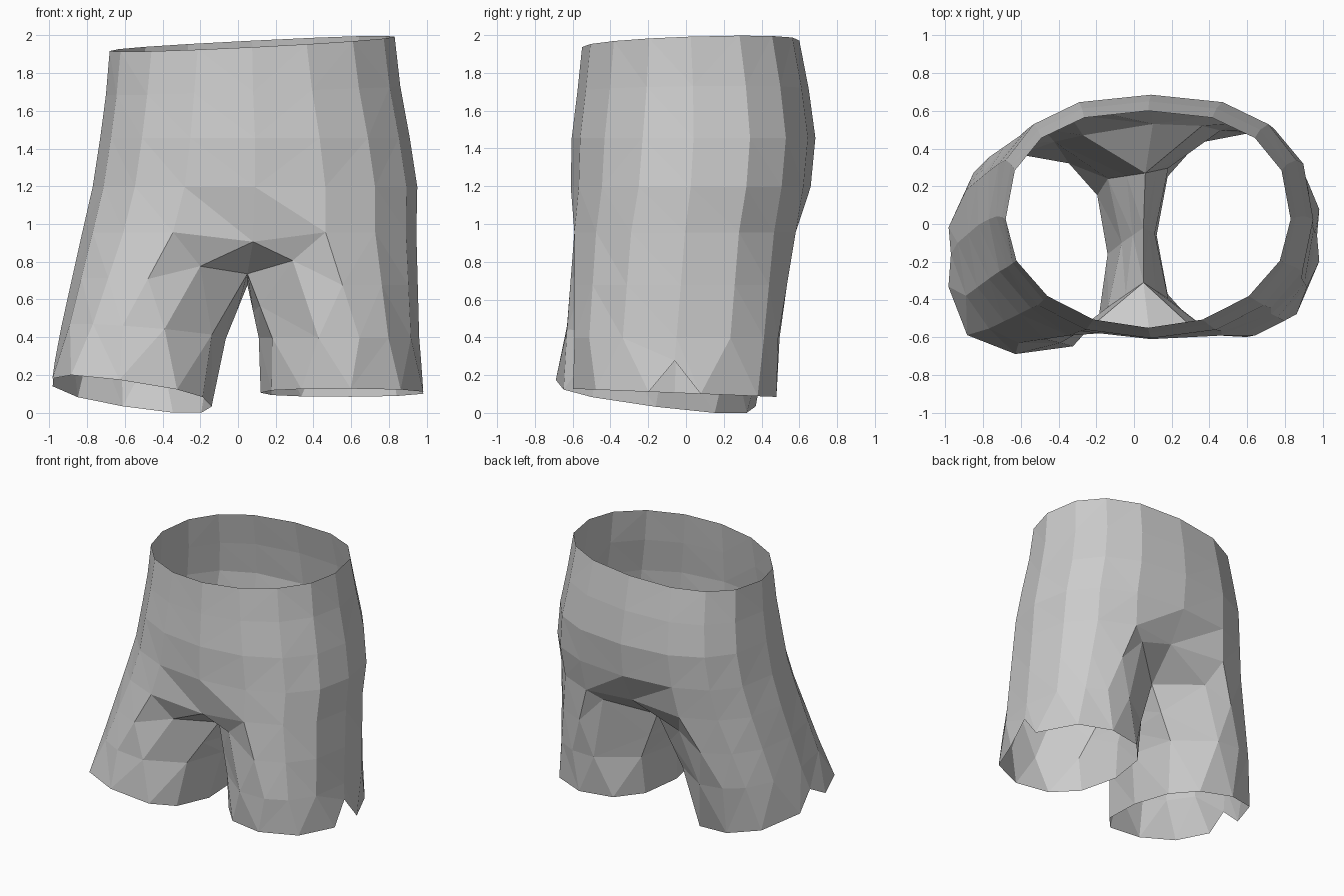
import bpy, bmesh
from math import cos, sin, radians, copysign
from mathutils import Vector

if "Cube" in bpy.data.objects:
    bpy.data.objects.remove(bpy.data.objects["Cube"])

bm = bmesh.new()


def power(v, n):
    return copysign(abs(v) ** (2 / n), v)


def oval(angles, cx, rx, front, back, z, tilt=(0, 0), n=(2.3, 2.3), flip=1):
    """Points of a tilted oval, n = front and back squareness; flip=-1 mirrors it."""
    cy, ry = (front + back) / 2, (back - front) / 2
    pts = []
    for a in angles:
        s = sin(radians(a))
        m = n[1] if s > 0 else n[0]
        dx = flip * rx * power(cos(radians(a)), m)
        dy = ry * power(s, m)
        pts.append(Vector((cx + dx, cy + dy, z + tilt[0] * dx + tilt[1] * dy)))
    return pts


def add_ring(pts):
    return [bm.verts.new(p) for p in pts]


def bridge(a, b):
    for i in range(len(a)):
        j = (i + 1) % len(a)
        bm.faces.new((a[i], a[j], b[j], b[i]))


# Trunk rings from the waist down to the leg split, starting at front centre
N = 16
around = [-90 - 360 / N * k for k in range(N)]
levels = [  # cx, rx, front, back, z, tilt, front/back squareness
    (0.075, 0.755, -0.55, 0.60, 1.958, (0.05, 0.03), (2.0, 2.4)),
    (0.08, 0.78, -0.575, 0.65, 1.71, (0.03, 0.01), (2.1, 2.45)),
    (0.09, 0.82, -0.605, 0.685, 1.46, (0, 0), (2.2, 2.5)),
    (0.09, 0.86, -0.61, 0.66, 1.20, (0, 0), (2.3, 2.5)),
    (0.06, 0.885, -0.63, 0.62, 0.96, (0, 0), (2.45, 2.45)),
]
rings = [add_ring(oval(around, *lv)) for lv in levels]
for a, b in zip(rings, rings[1:]):
    bridge(a, b)
split = rings[-1]
split[0].co = (0.08, -0.56, 0.91)
split[N // 2].co = (0.10, 0.53, 0.96)

# Crotch strip between the legs, back to front
crotch = add_ring([(0.06, 0.27, 0.76), (0.05, -0.02, 0.68), (0.05, -0.31, 0.74)])

# Legs: even spacing at the knee, tighter on the outside for the hem slit
knee_angles = [282, 258, 235, 208, 180, 152, 125, 103, 82, 36, 0, -36]
hem_angles = [297, 266, 228, 192, 180, 168, 128, 94, 63, 32, 0, -32]
legs = [  # side step, flip, knee oval, hem oval, hem squareness, front/back groin
    (1, 1, (-0.50, 0.435, -0.64, 0.44, 0.43, (-0.08, -0.05)),
     (-0.565, 0.425, -0.69, 0.37, 0.10, (-0.15, -0.13)), (2.8, 2.4),
     (-0.20, -0.52, 0.78), (-0.27, 0.47, 0.79)),
    (-1, -1, (0.535, 0.425, -0.60, 0.50, 0.40, (0, 0)),
     (0.555, 0.435, -0.60, 0.48, 0.11, (0, -0.04)), (2.3, 2.3),
     (0.29, -0.53, 0.81), (0.36, 0.52, 0.89)),
]
for step, flip, knee, hem, hem_n, groin_front, groin_back in legs:
    top = [split[(step * k) % N] for k in range(N // 2 + 1)] + crotch
    knee_pts = oval(knee_angles, *knee, flip=flip)
    thigh = add_ring([v.co.lerp(p, 0.5) for v, p in zip(top, knee_pts)])
    thigh[0].co = groin_front
    thigh[N // 2].co = groin_back
    low = add_ring(knee_pts)
    edge = add_ring(oval(hem_angles, *hem, n=hem_n, flip=flip))
    edge[4].co.z = 0.28
    edge[4].co.x += 0.02 * step
    bridge(top, thigh)
    bridge(thigh, low)
    bridge(low, edge)

# Faceted low-poly cloth
bmesh.ops.triangulate(bm, faces=bm.faces[:], quad_method='SHORT_EDGE')
bmesh.ops.recalc_face_normals(bm, faces=bm.faces[:])
low_z = min(v.co.z for v in bm.verts)
for v in bm.verts:
    v.co.z -= low_z

mesh = bpy.data.meshes.new("shorts")
bm.to_mesh(mesh)
bm.free()
shorts = bpy.data.objects.new("shorts", mesh)
bpy.context.collection.objects.link(shorts)
